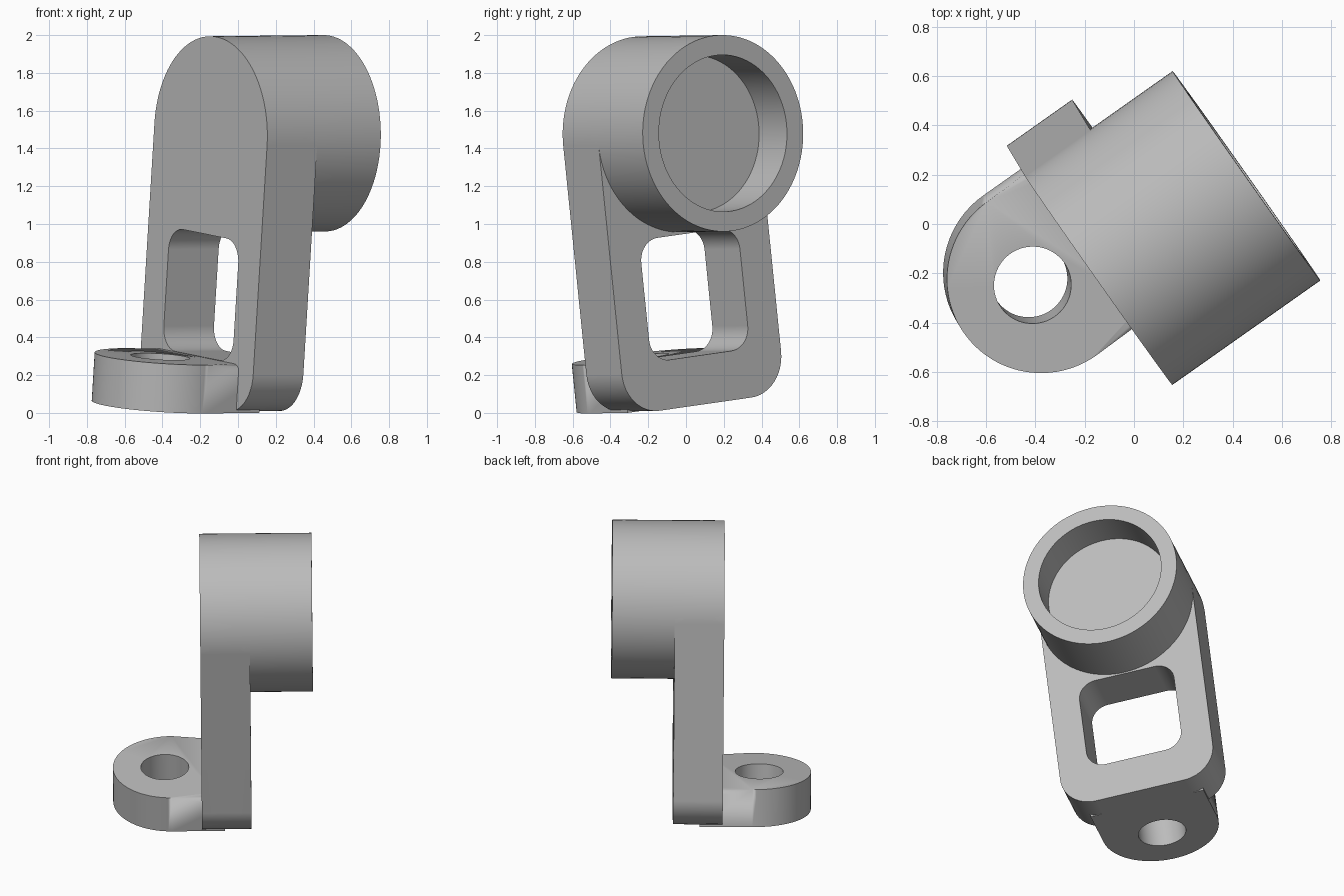
import bpy, bmesh
from math import radians, sin, cos, pi
from mathutils import Matrix, Vector

cube = bpy.data.objects.get("Cube")
if cube:
    bpy.data.objects.remove(cube, do_unlink=True)

grey = bpy.data.materials.new("plain_grey")
grey.use_nodes = True
grey.diffuse_color = (0.5, 0.5, 0.5, 1)
grey.node_tree.nodes["Principled BSDF"].inputs["Base Color"].default_value = (0.5, 0.5, 0.5, 1)

# Part frame: x along the bore axis, z up the arm, origin on the bore axis
FRAME = (Matrix.Translation((0.06, -0.084, 1.476))
         @ Matrix.Rotation(radians(35.2), 4, 'Z')
         @ Matrix.Rotation(radians(-0.5), 4, 'Y')
         @ Matrix.Rotation(radians(6.7), 4, 'X'))

FRONT, BACK, RIM = -0.25, 0.075, 0.485
RADIUS, FOOT, SHELF, FILLET = 0.52, -1.44, -1.18, 0.065


def arc(cx, cy, r, start, end, n):
    angles = [radians(start + (end - start) * i / n) for i in range(n + 1)]
    return [(cx + r * cos(a), cy + r * sin(a)) for a in angles]


def rounded_box(x0, x1, y0, y1, r):
    return (arc(x1 - r, y1 - r, r, 0, 90, 10) + arc(x0 + r, y1 - r, r, 90, 180, 10)
            + arc(x0 + r, y0 + r, r, 180, 270, 10) + arc(x1 - r, y0 + r, r, 270, 360, 10))


def circle(cx, cy, r, n=96):
    return arc(cx, cy, r, 0, 360, n)[:-1]


def prism(name, outline, axis, low, high, bevel_low=False, bevel_high=False):
    """Extrude an outline along local x or z and round the chosen rims."""
    def place(p, h):
        return Vector((h, p[0], p[1])) if axis == 'x' else Vector((p[0], p[1], h))
    bm = bmesh.new()
    rings = [[bm.verts.new(place(p, h)) for p in outline] for h in (low, high)]
    caps = [bm.faces.new(rings[0][::-1]), bm.faces.new(rings[1])]
    n = len(outline)
    for i in range(n):
        j = (i + 1) % n
        bm.faces.new((rings[0][i], rings[0][j], rings[1][j], rings[1][i]))
    edges = [e for cap, on in zip(caps, (bevel_low, bevel_high)) if on for e in cap.edges]
    if edges:
        bmesh.ops.bevel(bm, geom=edges, offset=FILLET, offset_type='OFFSET',
                        segments=6, profile=0.5, affect='EDGES')
    bmesh.ops.recalc_face_normals(bm, faces=bm.faces)
    mesh = bpy.data.meshes.new(name)
    bm.to_mesh(mesh)
    bm.free()
    mesh.materials.append(grey)
    obj = bpy.data.objects.new(name, mesh)
    bpy.context.collection.objects.link(obj)
    obj.matrix_world = FRAME
    return obj


def activate(obj):
    bpy.ops.object.select_all(action='DESELECT')
    obj.select_set(True)
    bpy.context.view_layer.objects.active = obj


def cut(obj, cutter):
    cutter.hide_render = True
    bpy.context.view_layer.update()
    mod = obj.modifiers.new("cut", 'BOOLEAN')
    mod.operation = 'DIFFERENCE'
    mod.solver = 'EXACT'
    mod.object = cutter
    activate(obj)
    bpy.ops.object.modifier_apply(modifier=mod.name)
    bpy.data.objects.remove(cutter, do_unlink=True)


# Upright arm: round top, rounded foot corners, filleted rims, open window
corner = 0.22
arm_outline = (arc(0, 0, RADIUS, 0, 180, 48)
               + arc(corner - RADIUS, FOOT + corner, corner, 180, 270, 12)
               + arc(RADIUS - corner, FOOT + corner, corner, 270, 360, 12))
arm = prism("upright_arm", arm_outline, 'x', FRONT, BACK, True, True)
cut(arm, prism("window_cutter", rounded_box(-0.322, 0.322, SHELF, -0.53, 0.12),
               'x', FRONT - 0.2, BACK + 0.2))

# Round boss with a blind bore
boss = prism("round_boss", circle(0, 0, RADIUS), 'x', BACK - FILLET, RIM)
cut(boss, prism("bore_cutter", circle(0, 0, 0.415), 'x', RIM - 0.256, RIM + 0.2))

# Mounting lug with a bolt hole, running into the foot of the arm
lug_r = 0.385
lug_outline = arc(-0.445, 0, lug_r, 90, 270, 48) + [(-0.1, -lug_r), (-0.1, lug_r)]
lug = prism("mounting_lug", lug_outline, 'z', FOOT, SHELF - 0.002, False, True)
cut(lug, prism("hole_cutter", circle(-0.49, 0, 0.157, 64), 'z', FOOT - 0.2, SHELF + 0.2))

# Smooth rounds, crisp edges, flat large faces
for part in (arm, boss, lug):
    activate(part)
    bpy.ops.object.shade_smooth_by_angle(angle=radians(30))
    weighted = part.modifiers.new("even_shading", 'WEIGHTED_NORMAL')
    weighted.keep_sharp = True
